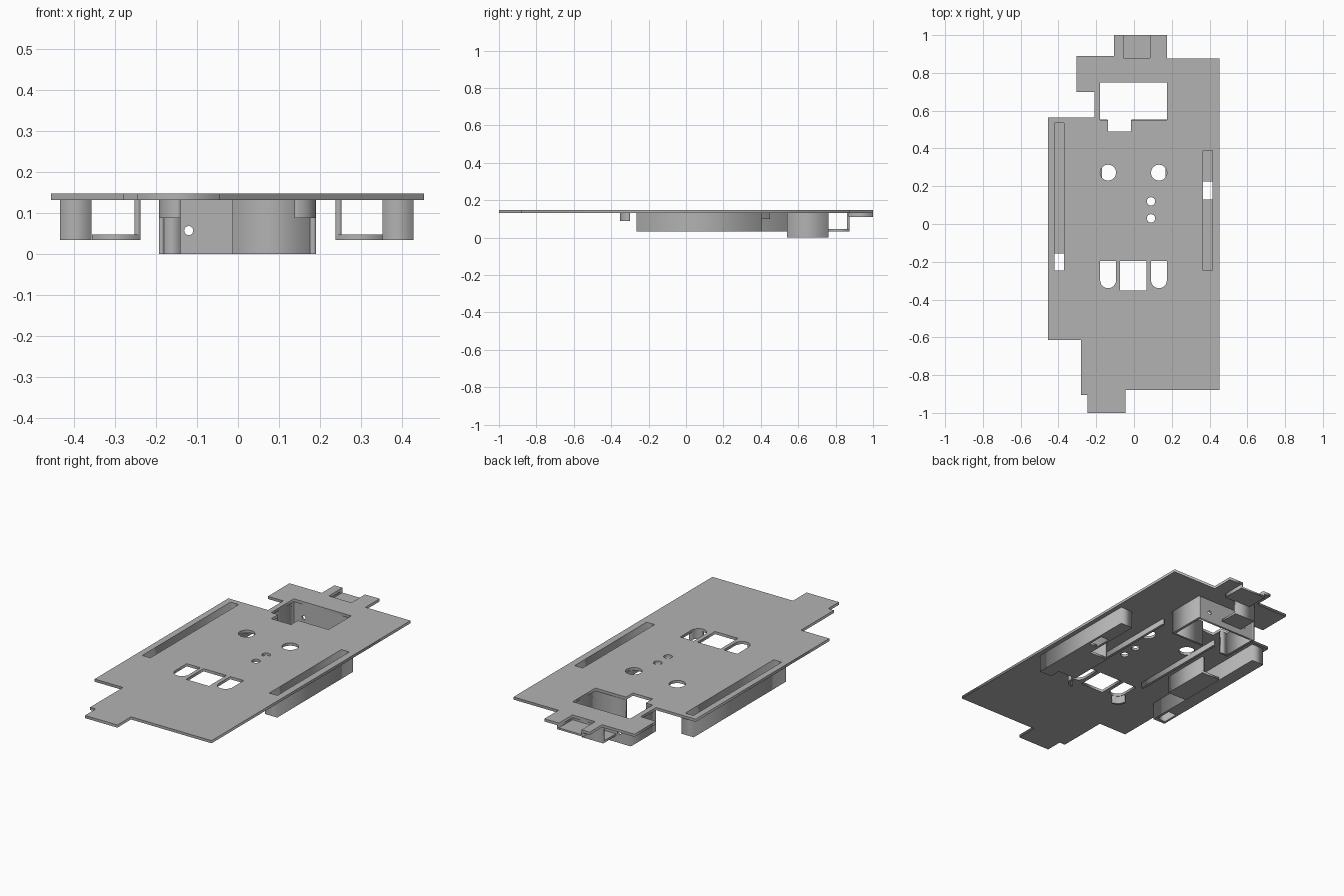
import bpy
from math import sin, cos, pi, radians

cube = bpy.data.objects.get("Cube")
if cube:
    bpy.data.objects.remove(cube, do_unlink=True)

grey = bpy.data.materials.new("plain grey")
grey.use_nodes = True
colour = (0.45, 0.45, 0.45, 1)
grey.diffuse_color = colour
grey.node_tree.nodes["Principled BSDF"].inputs["Base Color"].default_value = colour

TOP, UNDER, LOW = 0.147, 0.132, 0.034
WALL = 0.013


def rect(x0, x1, y0, y1):
    return [(x0, y0), (x1, y0), (x1, y1), (x0, y1)]


def arc(cx, cy, r, a0, a1, n):
    return [(cx + r * cos(radians(a0 + (a1 - a0) * i / n)),
             cy + r * sin(radians(a0 + (a1 - a0) * i / n))) for i in range(n + 1)]


def circle(cx, cy, r, n=32):
    return arc(cx, cy, r, 0, 360, n)[:-1]


def slab(name, loops, z0, z1, upright=False):
    """Extrude an outline and its holes between two heights."""
    curve = bpy.data.curves.new(name, "CURVE")
    curve.dimensions = "2D"
    curve.fill_mode = "BOTH"
    curve.extrude = (z1 - z0) / 2
    for loop in loops:
        spline = curve.splines.new("POLY")
        spline.points.add(len(loop) - 1)
        for p, (x, y) in zip(spline.points, loop):
            p.co = (x, y, 0, 1)
        spline.use_cyclic_u = True
    ob = bpy.data.objects.new(name, curve)
    bpy.context.collection.objects.link(ob)
    mid = (z0 + z1) / 2
    if upright:
        ob.rotation_euler.x = pi / 2
        ob.location.y = mid
    else:
        ob.location.z = mid
    bpy.ops.object.select_all(action="DESELECT")
    ob.select_set(True)
    bpy.context.view_layer.objects.active = ob
    bpy.ops.object.convert(target="MESH")
    ob = bpy.context.object
    ob.data.materials.clear()
    ob.data.materials.append(grey)
    return ob


def box(name, x0, x1, y0, y1, z0, z1):
    return slab(name, [rect(x0, x1, y0, y1)], z0, z1)


# Base plate with stepped outline and an open notch in the rear tab
outline = [(-.455, -.615), (-.28, -.615), (-.28, -.905), (-.245, -.905),
           (-.245, -1), (-.045, -1), (-.045, -.88), (.453, -.88),
           (.453, .875), (.175, .875), (.175, 1), (.085, 1), (.085, .88),
           (-.055, .88), (-.055, 1), (-.105, 1), (-.105, .89), (-.305, .89),
           (-.305, .70), (-.21, .70), (-.21, .565), (-.455, .565)]
window = [(-.18, .75), (-.18, .55), (-.137, .55), (-.137, .49), (-.015, .49),
          (-.015, .55), (.175, .55), (.175, .75)]
left_slot, right_slot = (-.42, -.37, -.245, .535), (.365, .415, -.245, .39)
holes = [window, rect(*left_slot), rect(*right_slot),
         rect(-.075, .067, -.352, -.197),
         circle(.09, .12, .022), circle(.09, .03, .022)]
for cx in (-.137, .132):
    holes.append(circle(cx, .272, .042))
    holes.append([(cx + .042, -.197), (cx - .042, -.197)]
                 + arc(cx, -.298, .042, 180, 360, 12))
slab("base_plate", [outline] + holes, UNDER, TOP)

# Slot housings: four walls each, and a floor with one open gap
for side, slot, gap in (("negative", left_slot, (-.245, -.155)),
                        ("positive", right_slot, (.13, .225))):
    x0, x1, y0, y1 = slot
    outer = rect(x0 - WALL, x1 + WALL, y0 - .02, y1 + .015)
    slab(side + "_slot_walls", [outer, rect(*slot)], LOW, UNDER)
    for a, b in ((y0, gap[0]), (gap[1], y1)):
        if b - a > .01:
            box(side + "_slot_floor", x0, x1, a, b, LOW, LOW + WALL)

# Cable guides along the inner side of the housings
for side, s, y0, y1 in (("negative", -1, 0, .28), ("positive", 1, -.2, .06)):
    a, b = sorted((s * .238, s * .355))
    box(side + "_guide_floor", a, b, y0, y1, LOW, LOW + WALL)
    a, b = sorted((s * .238, s * .252))
    box(side + "_guide_wall", a, b, y0, y1, LOW + WALL, UNDER)

# Central compartment, open at the bottom and part of its front
box("compartment_side_a", -.193, -.18, .54, .762, 0, UNDER)
box("compartment_side_b", .175, .19, .54, .762, 0, UNDER)
box("compartment_front_a", -.18, -.14, .54, .552, 0, UNDER)
box("compartment_front_b", -.013, .175, .54, .552, 0, UNDER)
slab("compartment_back", [rect(-.18, .175, 0, UNDER),
                          circle(-.12, .057, .011, 20),
                          circle(.115, .057, .011, 20)], .75, .762, upright=True)

# Hook behind the compartment
box("rear_hook_floor", -.1, .03, .762, .873, LOW, LOW + .012)
box("rear_hook_wall", -.1, .03, .861, .873, LOW + .012, UNDER)

# Recessed tray below the rear notch
box("tray_floor", -.066, .096, .868, 1, .11, .12)
box("tray_cheek_a", -.066, -.055, .868, 1, .12, UNDER)
box("tray_cheek_b", .085, .096, .868, 1, .12, UNDER)
box("tray_front", -.055, .085, .868, .88, .12, UNDER)

# Long ribs and quarter-round guards under the rounded holes
for name, cx, s in (("negative", -.14, -1), ("positive", .137, 1)):
    a, b = sorted((cx + s * .03, cx + s * .044))
    box(name + "_rib", a, b, -.14, .45, .1, UNDER)
    start, end = (180, 270) if s < 0 else (360, 270)
    guard = arc(cx, -.3, .053, start, end, 8) + arc(cx, -.3, .041, end, start, 4)
    slab(name + "_hole_guard", [guard], .088, UNDER)
